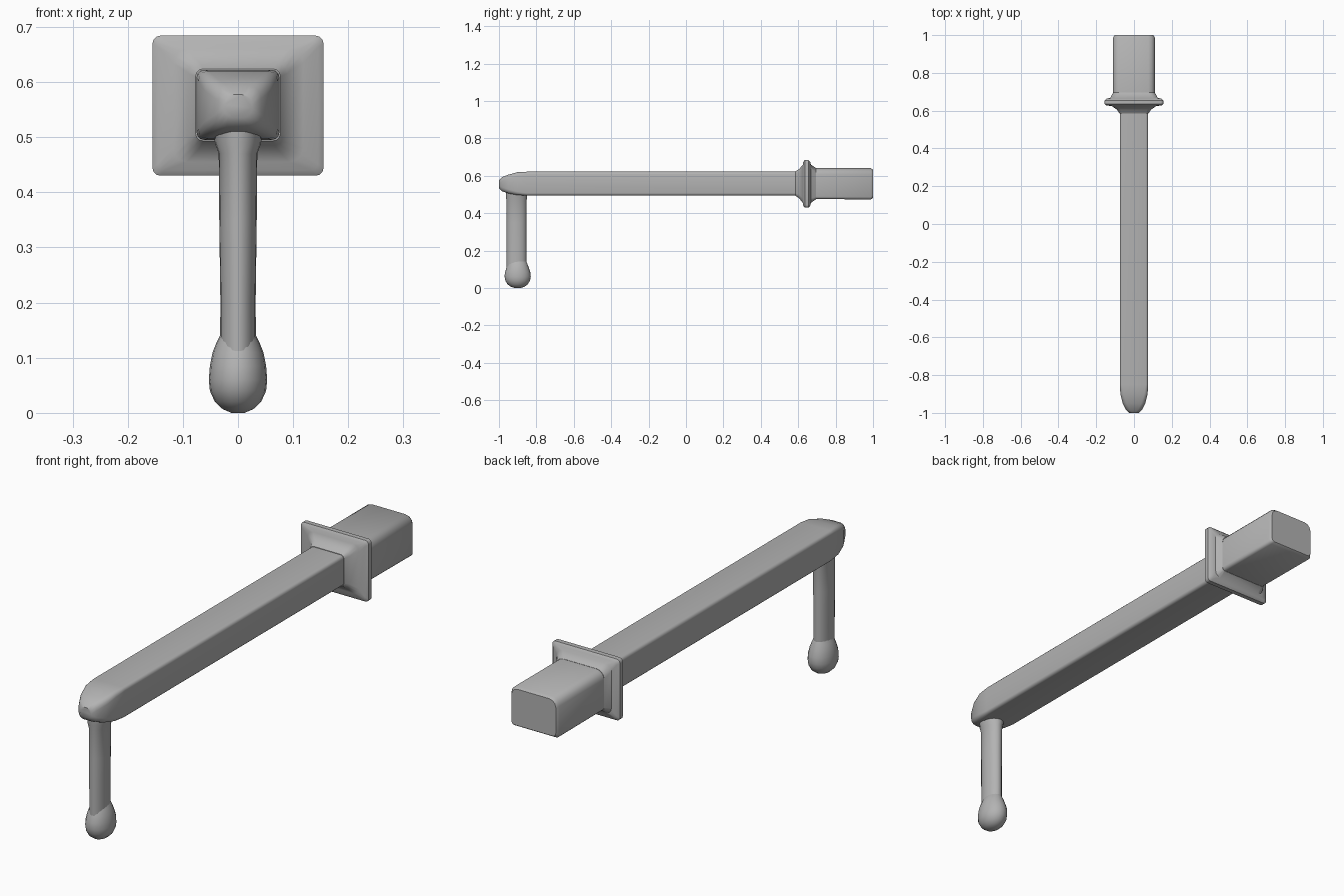
import bpy, bmesh, math

grey = bpy.data.materials.new("plain_grey")
grey.diffuse_color = (0.45, 0.45, 0.45, 1)


def ring(hw, lo, hi, r_top, r_low, steps=3):
    """Rounded rectangle with separate top and bottom corner radii."""
    pts = []
    for cx, cz, r, start in ((1, hi, r_top, 0), (-1, hi, r_top, 90),
                             (-1, lo, r_low, 180), (1, lo, r_low, 270)):
        for i in range(steps + 1):
            a = math.radians(start + 90 * i / steps)
            z0 = cz - r if cz == hi else cz + r
            pts.append((cx * (hw - r) + r * math.cos(a), z0 + r * math.sin(a)))
    return pts


def finish(name, bm):
    bmesh.ops.recalc_face_normals(bm, faces=bm.faces)
    mesh = bpy.data.meshes.new(name)
    bm.to_mesh(mesh)
    bm.free()
    obj = bpy.data.objects.new(name, mesh)
    bpy.context.collection.objects.link(obj)
    mesh.materials.append(grey)
    bpy.ops.object.select_all(action='DESELECT')
    obj.select_set(True)
    bpy.context.view_layer.objects.active = obj
    bpy.ops.object.shade_smooth_by_angle(angle=math.radians(40))
    return obj


def loft(name, rings):
    """Skin a list of equal-length point rings and cap both ends."""
    bm = bmesh.new()
    loops = [[bm.verts.new(p) for p in r] for r in rings]
    n = len(loops[0])
    for a, b in zip(loops, loops[1:]):
        for i in range(n):
            j = (i + 1) % n
            bm.faces.new((a[i], a[j], b[j], b[i]))
    bm.faces.new(loops[0])
    bm.faces.new(loops[-1])
    return finish(name, bm)


def loft_y(name, sections):
    return loft(name, [[(x, y, z) for x, z in ring(*s)] for y, *s in sections])


def loft_z(name, cy, sections, sides=20):
    return loft(name, [[(rx * math.cos(2 * math.pi * i / sides),
                         cy + ry * math.sin(2 * math.pi * i / sides), z)
                        for i in range(sides)] for z, rx, ry in sections])


# Sections: y, half width, bottom, top, top radius, bottom radius
# Long bar with a blunt rounded tip
loft_y("long_bar", [
    (-1.0, 0.026, 0.535, 0.577, 0.018, 0.018),
    (-0.985, 0.042, 0.518, 0.592, 0.022, 0.022),
    (-0.95, 0.060, 0.506, 0.606, 0.022, 0.022),
    (-0.90, 0.072, 0.497, 0.620, 0.018, 0.018),
    (-0.85, 0.075, 0.495, 0.622, 0.013, 0.013),
    (0.64, 0.075, 0.495, 0.622, 0.013, 0.013)])

# Square flange plate with soft edges and raised middle on both sides
loft_y("flange_plate", [
    (0.585, 0.077, 0.493, 0.624, 0.014, 0.014),
    (0.605, 0.090, 0.480, 0.636, 0.020, 0.020),
    (0.625, 0.118, 0.455, 0.660, 0.025, 0.025),
    (0.627, 0.145, 0.440, 0.675, 0.012, 0.012),
    (0.635, 0.155, 0.430, 0.684, 0.014, 0.014),
    (0.655, 0.155, 0.430, 0.684, 0.014, 0.014),
    (0.664, 0.145, 0.440, 0.675, 0.012, 0.012),
    (0.668, 0.125, 0.455, 0.660, 0.025, 0.025),
    (0.695, 0.111, 0.475, 0.642, 0.034, 0.014)])

# Thicker rear block, upper corners cut wider
loft_y("rear_block", [(y, hw, lo, hi, rt, 0.014) for y, hw, lo, hi, rt in (
    (0.65, 0.110, 0.476, 0.641, 0.034),
    (0.988, 0.110, 0.474, 0.641, 0.034),
    (1.0, 0.102, 0.482, 0.633, 0.030))])

# Hanging rod under the tip
loft_z("hanging_rod", -0.906, [
    (0.06, 0.033, 0.052), (0.20, 0.032, 0.053), (0.35, 0.034, 0.053),
    (0.47, 0.035, 0.054), (0.49, 0.042, 0.057), (0.52, 0.044, 0.058)])

# Rounded knob at the bottom of the rod
loft_z("end_knob", -0.900, [
    (0.0, 0.012, 0.016), (0.007, 0.028, 0.036), (0.02, 0.042, 0.054),
    (0.04, 0.051, 0.066), (0.06, 0.053, 0.070), (0.085, 0.051, 0.068),
    (0.11, 0.046, 0.059), (0.13, 0.038, 0.052), (0.145, 0.030, 0.045)])
